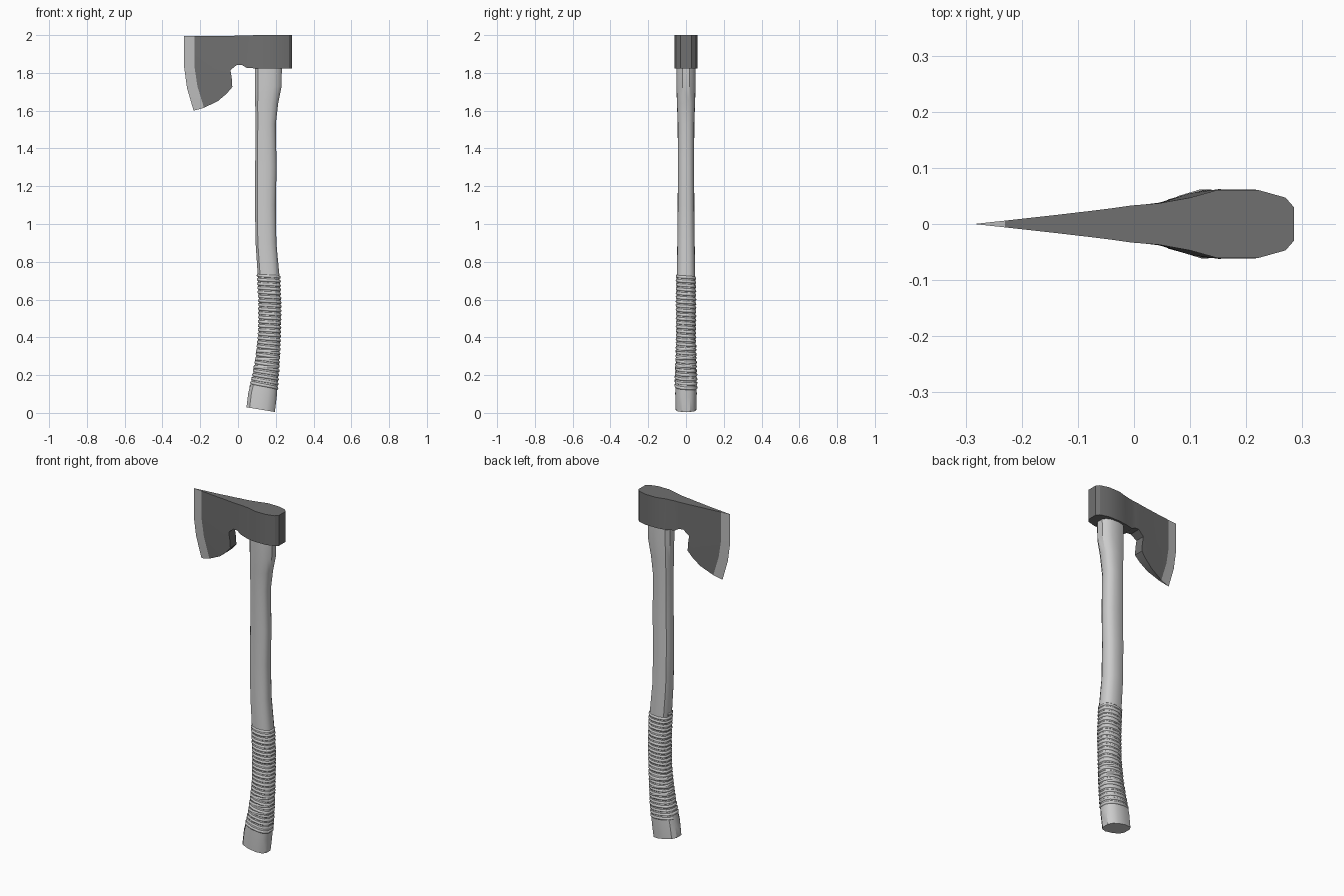
import bpy, bmesh, math

if "Cube" in bpy.data.objects:
    bpy.data.objects.remove(bpy.data.objects["Cube"])


def material(name, g):
    m = bpy.data.materials.new(name)
    m.diffuse_color = (g, g, g, 1)
    m.use_nodes = True
    m.node_tree.nodes["Principled BSDF"].inputs["Base Color"].default_value = m.diffuse_color
    return m


def add_object(name, bm):
    mesh = bpy.data.meshes.new(name)
    bm.to_mesh(mesh)
    bm.free()
    ob = bpy.data.objects.new(name, mesh)
    bpy.context.collection.objects.link(ob)
    return ob


def smooth(ob, degrees):
    bpy.ops.object.select_all(action='DESELECT')
    ob.select_set(True)
    bpy.context.view_layer.objects.active = ob
    bpy.ops.object.shade_smooth_by_angle(angle=math.radians(degrees))


# Axe head: one half built as columns of (x, half thickness, z), then mirrored
blade = [
    [(-.285, 0, 1.995), (-.285, 0, 1.83), (-.27, 0, 1.72), (-.235, 0, 1.60)],
    [(-.23, .006, 1.995), (-.23, .006, 1.83), (-.215, .006, 1.73), (-.18, .006, 1.615)],
    [(-.14, .016, 1.995), (-.14, .016, 1.825), (-.125, .017, 1.74), (-.105, .018, 1.652)],
    [(-.08, .023, 1.996), (-.08, .023, 1.82), (-.07, .024, 1.755), (-.06, .024, 1.69)],
    [(-.04, .028, 1.996), (-.04, .028, 1.815), (-.033, .028, 1.77), (-.03, .028, 1.725)],
]
# socket columns: x, half thickness at top and at bottom, top z, bottom z
socket = [(-.005, .033, .033, 1.997, 1.843), (.02, .035, .035, 1.997, 1.842),
          (.045, .037, .038, 1.998, 1.827), (.10, .047, .055, 2, 1.823),
          (.15, .061, .062, 2, 1.823), (.22, .061, .061, 2, 1.823),
          (.27, .047, .047, 2, 1.823), (.285, .03, .03, 2, 1.823)]
bm = bmesh.new()
cols = [[bm.verts.new(p) for p in c] for c in blade]
cols += [[bm.verts.new((x, yt, zt)), bm.verts.new((x, yb, zb))] for x, yt, yb, zt, zb in socket]
for i, (a, b) in enumerate(zip(cols, cols[1:])):
    for j in range(min(len(a), len(b)) - 1):
        f = bm.faces.new((a[j], b[j], b[j + 1], a[j + 1]))
        f.material_index = 1 if i == 0 else 0
rim = [e for e in bm.edges if e.is_boundary and any(v.co.y > 0 for v in e.verts)]
ext = bmesh.ops.extrude_edge_only(bm, edges=rim)
for v in ext['geom']:
    if isinstance(v, bmesh.types.BMVert):
        v.co.y = 0
bmesh.ops.remove_doubles(bm, verts=bm.verts[:], dist=1e-5)
other = bmesh.ops.duplicate(bm, geom=bm.verts[:] + bm.edges[:] + bm.faces[:])
for g in other['geom']:
    if isinstance(g, bmesh.types.BMVert):
        g.co.y *= -1
bmesh.ops.remove_doubles(bm, verts=bm.verts[:], dist=1e-5)
bmesh.ops.recalc_face_normals(bm, faces=bm.faces[:])
head = add_object("axe_head", bm)
head.data.materials.append(material("dark_steel", .16))
head.data.materials.append(material("bare_steel", .5))
smooth(head, 20)

# Handle stations: left x, left z, right x, right z, half depth
stations = [
    (.045, .03, .195, .005, .055), (.055, .11, .205, .085, .057),
    (.08, .20, .212, .185, .056), (.098, .30, .218, .29, .051),
    (.11, .42, .223, .42, .049), (.112, .57, .225, .57, .05),
    (.105, .72, .220, .72, .049), (.093, .90, .203, .90, .046),
    (.09, 1.1, .20, 1.1, .044), (.091, 1.3, .204, 1.3, .043),
    (.093, 1.53, .20, 1.53, .044), (.091, 1.64, .213, 1.64, .048),
    (.09, 1.73, .231, 1.73, .051), (.09, 1.84, .232, 1.84, .051)]
side = [(-1, .4), (-.78, .8), (-.25, 1), (.4, .98), (.8, .75), (1, .38)]
profile = side + [(u, -v) for u, v in reversed(side)]


def place(s, u, v):
    """Point on the handle at station value s and profile position u, v."""
    i = min(int(s), len(stations) - 2)
    xl, zl, xr, zr, d = (p + (q - p) * (s - i) for p, q in zip(stations[i], stations[i + 1]))
    t = (u + 1) / 2
    return (xl + (xr - xl) * t, d * v, zl + (zr - zl) * t)


bm = bmesh.new()
rings = [[bm.verts.new(place(s, u, v)) for u, v in profile] for s in range(len(stations))]
n = len(profile)
for a, b in zip(rings, rings[1:]):
    for j in range(n):
        k = (j + 1) % n
        bm.faces.new((a[j], a[k], b[k], b[j]))
bm.faces.new(rings[0])
bm.faces.new(rings[-1])
bmesh.ops.recalc_face_normals(bm, faces=bm.faces[:])
smooth(add_object("handle", bm), 35)


# Grip cord: thin cord wound round the handle, following its profile
def station_at(z):
    for i, (a, b) in enumerate(zip(stations, stations[1:])):
        za, zb = (a[1] + a[3]) / 2, (b[1] + b[3]) / 2
        if z <= zb:
            return i + (z - za) / (zb - za)


def wind(name, z0, z1, turns):
    curve = bpy.data.curves.new(name, 'CURVE')
    curve.dimensions = '3D'
    curve.bevel_depth = .009
    curve.bevel_resolution = 1
    curve.use_fill_caps = True
    count = turns * n
    spline = curve.splines.new('POLY')
    spline.points.add(count)
    for k in range(count + 1):
        u, v = profile[k % n]
        z = z0 + (z1 - z0) * k / count
        spline.points[k].co = (*place(station_at(z), u * .95, v * .93), 1)
    bpy.context.collection.objects.link(bpy.data.objects.new(name, curve))


wind("grip_cord", .13, .73, 27)
wind("grip_cord_crossing", .36, .23, 3)
